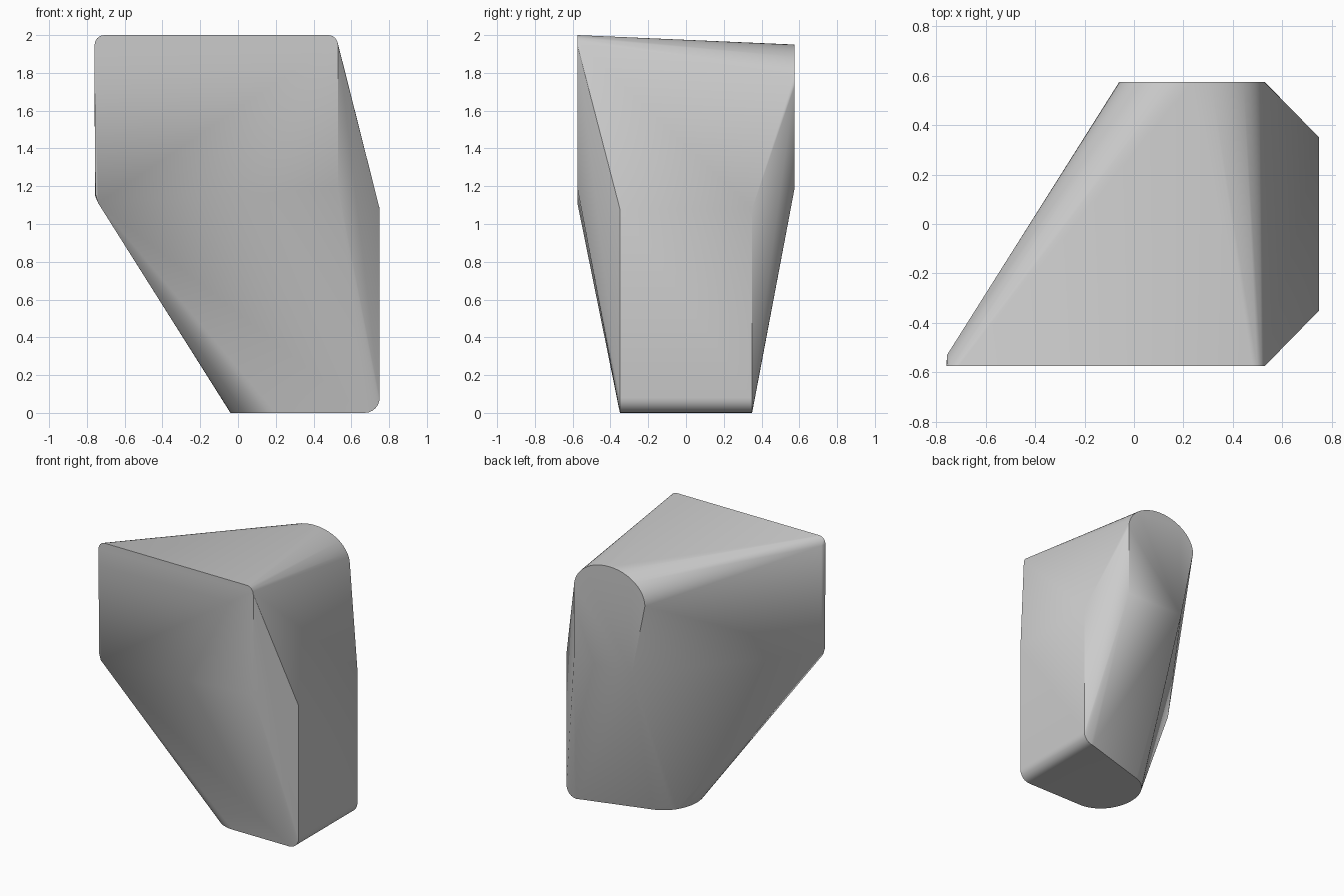
import bpy
import bmesh
from math import sin, cos, pi, radians

old = bpy.data.objects.get("Cube")
if old:
    bpy.data.objects.remove(old, do_unlink=True)

FRONT, BACK, SIDE = -0.575, 0.575, 0.75


def arc(cx, cy, rx, ry, start, end, steps):
    """Points along an elliptical arc, angles in degrees."""
    angles = [radians(start + (end - start) * i / steps) for i in range(steps + 1)]
    return [(cx + rx * cos(a), cy + ry * sin(a)) for a in angles]


# Front panel: broad plate with small rounded upper corners
panel = arc(0.48, 1.945, 0.05, 0.055, 0, 90, 4) + arc(-0.71, 1.945, 0.05, 0.055, 90, 180, 4)
panel += [(-0.755, 1.16), (-0.74, 1.11), (0.53, 1.19)]
points = [(x, FRONT, z) for x, z in panel]
points += [(-0.757, -0.53, 1.95), (-0.757, -0.53, 1.15)]

# Back panel: narrow plate with an arched top
arch = arc(0.235, 1.73, 0.295, 0.22, 0, 180, 24) + [(0.05, 1.19), (0.53, 1.19)]
points += [(x, BACK, z) for x, z in arch]

# Foot: flat base with one rounded end
foot = arc(0.2, -0.075, 0.24, 0.275, 90, 270, 24)
points += [(x, y, 0) for x, y in foot]

# Side panel: upright rectangle rolling into the foot
roll = arc(SIDE - 0.08, 0.08, 0.08, 0.08, -90, 0, 6) + [(SIDE, 1.08)]
points += [(x, y, z) for x, z in roll for y in (-0.35, 0.35)]

# Skin the panels into one solid
bm = bmesh.new()
for p in points:
    bm.verts.new(p)
hull = bmesh.ops.convex_hull(bm, input=bm.verts[:])
loose = [v for v in bm.verts if not v.link_faces]
bmesh.ops.delete(bm, geom=loose, context="VERTS")
bmesh.ops.dissolve_limit(bm, angle_limit=radians(0.3), verts=bm.verts[:], edges=bm.edges[:])
bmesh.ops.recalc_face_normals(bm, faces=bm.faces[:])
mesh = bpy.data.meshes.new("tapered_block")
bm.to_mesh(mesh)
bm.free()

grey = bpy.data.materials.new("light_grey")
grey.use_nodes = True
grey.diffuse_color = (0.6, 0.6, 0.6, 1)
grey.node_tree.nodes["Principled BSDF"].inputs["Base Color"].default_value = (0.6, 0.6, 0.6, 1)
mesh.materials.append(grey)

block = bpy.data.objects.new("tapered_block", mesh)
bpy.context.collection.objects.link(block)
bpy.ops.object.select_all(action="DESELECT")
block.select_set(True)
bpy.context.view_layer.objects.active = block
bpy.ops.object.shade_smooth_by_angle(angle=radians(30))
